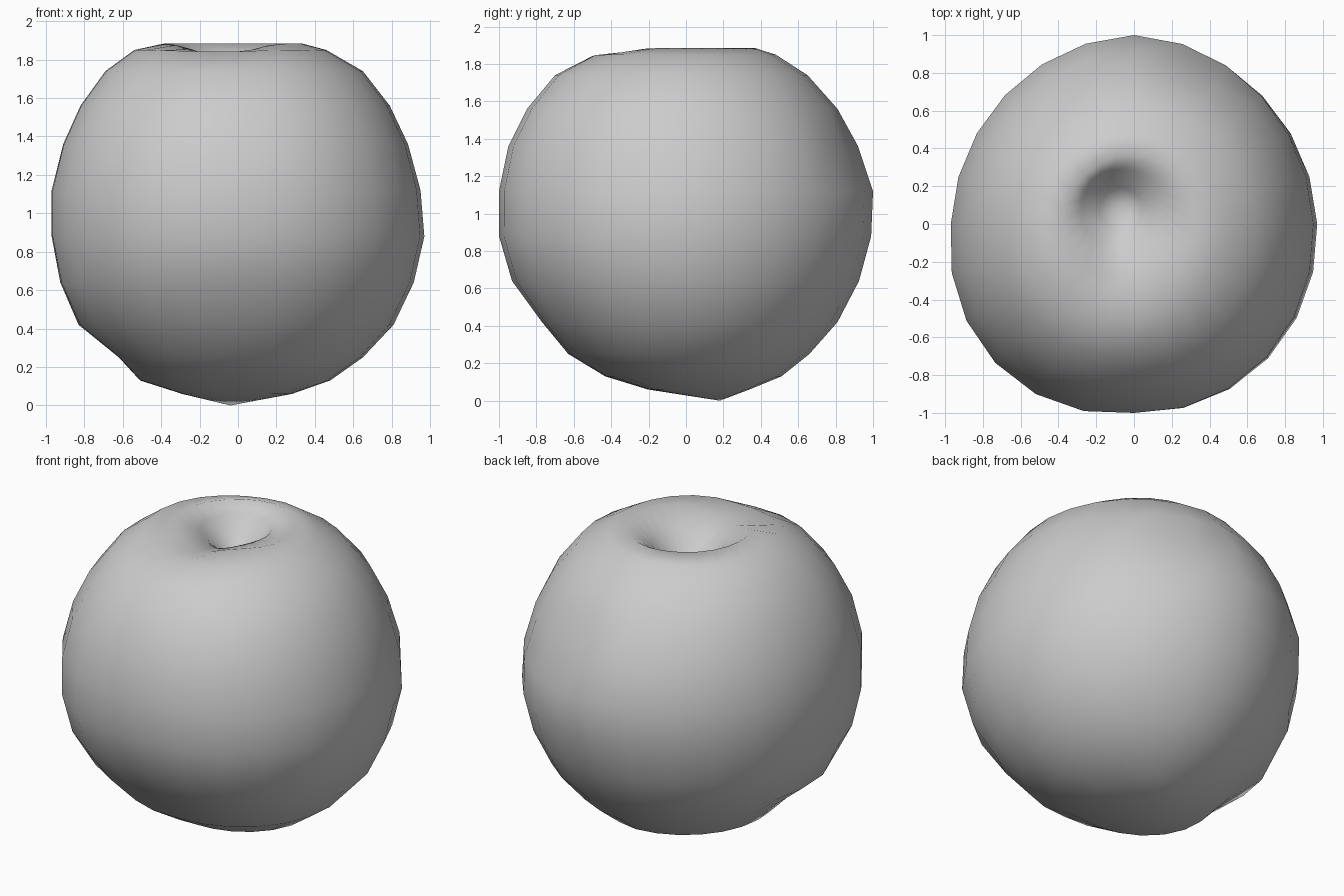
import bpy, bmesh, math
from mathutils import Vector

if "Cube" in bpy.data.objects:
    bpy.data.objects.remove(bpy.data.objects["Cube"])

SEG = 24
# height, then radius to the right, back, left and front
PROFILE = [
    (0.06, .28, .34, .29, .20),
    (0.13, .48, .51, .51, .43),
    (0.25, .65, .66, .62, .63),
    (0.42, .81, .81, .83, .77),
    (0.64, .915, .925, .925, .93),
    (0.88, .97, .99, .97, 1.0),
    (1.12, .95, 1.0, .97, 1.0),
    (1.36, .885, .92, .91, .95),
    (1.56, .79, .81, .82, .85),
    (1.74, .65, .65, .69, .70),
    (1.85, .46, .48, .54, .50),
    (1.885, .33, .37, .38, .28),
]
# stem hollow: height, radius, around a slightly shifted centre
HOLLOW = [(1.82, .21), (1.70, .11)]
HOLLOW_C = Vector((-0.07, 0.08))
QUADRANT = (-.02, -.02, .055, .02)  # diagonal bulge per quadrant
DENT = Vector((0.32, 0.83, 1.40))


def radius(row, a):
    q = int(a // (math.pi / 2)) % 4
    w = math.sin(a - q * math.pi / 2) ** 2
    r = row[1 + q] * (1 - w) + row[1 + (q + 1) % 4] * w
    return r * (1 + QUADRANT[q] * abs(math.sin(2 * a)))


def shape(p):
    # lowered front lip of the hollow
    d = (p.x + .08) ** 2 + (p.y + .25) ** 2
    if p.z > 1.75:
        p.z -= .075 * math.exp(-d / .03)
    # small bruise on the back
    d = (p - DENT).length
    if d < .22:
        p -= Vector((.3, .8, .4)).normalized() * .085 * (1 - d / .22)
    return p


bm = bmesh.new()
angles = [2 * math.pi * i / SEG for i in range(SEG)]
rings = []
for row in PROFILE:
    pts = []
    for a in angles:
        r = radius(row, a + 1e-6)
        pts.append(Vector((r * math.cos(a), r * math.sin(a), row[0])))
    rings.append([bm.verts.new(shape(p)) for p in pts])
for z, r in HOLLOW:
    rings.append([bm.verts.new(shape(Vector((HOLLOW_C.x + r * math.cos(a),
                                             HOLLOW_C.y + r * math.sin(a), z))))
                  for a in angles])

# skin between rings
for lo, hi in zip(rings, rings[1:]):
    for i in range(SEG):
        j = (i + 1) % SEG
        bm.faces.new((lo[i], lo[j], hi[j], hi[i]))

# pointed ends: underside tip and floor of the hollow
tip = bm.verts.new((-.04, .18, 0))
pit = bm.verts.new((HOLLOW_C.x, HOLLOW_C.y + .02, 1.64))
for i in range(SEG):
    j = (i + 1) % SEG
    bm.faces.new((tip, rings[0][j], rings[0][i]))
    bm.faces.new((pit, rings[-1][i], rings[-1][j]))

bmesh.ops.recalc_face_normals(bm, faces=bm.faces)
for f in bm.faces:
    f.smooth = True
mesh = bpy.data.meshes.new("fruit_body")
bm.to_mesh(mesh)
bm.free()
fruit = bpy.data.objects.new("fruit_body", mesh)
bpy.context.collection.objects.link(fruit)
